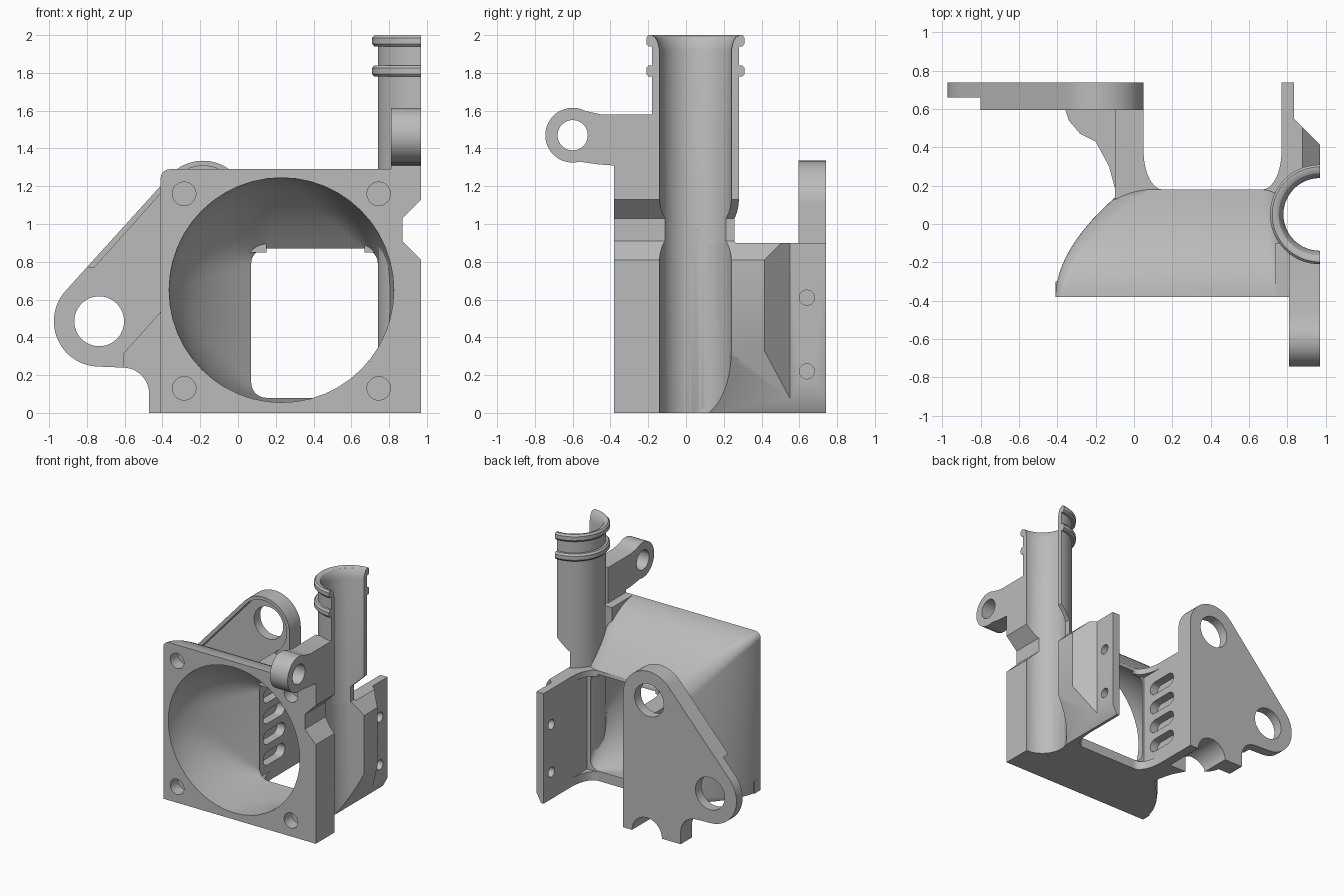
import bpy, bmesh, math
from math import sin, cos, pi, radians

if "Cube" in bpy.data.objects:
    bpy.data.objects.remove(bpy.data.objects["Cube"])

grey = bpy.data.materials.new("plain grey")
grey.use_nodes = True
grey.diffuse_color = (0.5, 0.5, 0.5, 1)
grey.node_tree.nodes["Principled BSDF"].inputs["Base Color"].default_value = (0.5, 0.5, 0.5, 1)


def from_rings(name, rings, close=False):
    """Solid skinned through rings of equal point count, capped at both ends."""
    bm = bmesh.new()
    loops = [[bm.verts.new(p) for p in r] for r in rings]
    n = len(loops[0])
    for a, b in zip(loops, loops[1:]):
        for i in range(n):
            j = (i + 1) % n
            bm.faces.new((a[i], a[j], b[j], b[i]))
    bm.faces.new(loops[0][::-1])
    bm.faces.new(loops[-1])
    bmesh.ops.recalc_face_normals(bm, faces=bm.faces)
    me = bpy.data.meshes.new(name)
    bm.to_mesh(me)
    bm.free()
    me.materials.append(grey)
    ob = bpy.data.objects.new(name, me)
    bpy.context.collection.objects.link(ob)
    return ob


def prism(name, pts, axis, a, b):
    """Extrude a 2D outline along x (y,z), y (x,z) or z (x,y)."""
    put = {"x": lambda p, d: (d, p[0], p[1]), "y": lambda p, d: (p[0], d, p[1]),
           "z": lambda p, d: (p[0], p[1], d)}[axis]
    return from_rings(name, [[put(p, d) for p in pts] for d in (a, b)])


def arc(cx, cy, r, a0, a1, n=24):
    return [(cx + r * cos(radians(a0 + (a1 - a0) * i / n)),
             cy + r * sin(radians(a0 + (a1 - a0) * i / n))) for i in range(n + 1)]


def rod(cx, cy, r, axis, a, b):
    return prism("cutter", arc(cx, cy, r, 0, 360, 48)[:-1], axis, a, b)


def cut(ob, *cutters):
    """Subtract every cutter from the object and bake the result."""
    for c in cutters:
        m = ob.modifiers.new("cut", "BOOLEAN")
        m.operation, m.solver, m.object = "DIFFERENCE", "EXACT", c
    bpy.context.view_layer.update()
    ev = ob.evaluated_get(bpy.context.evaluated_depsgraph_get())
    me = bpy.data.meshes.new_from_object(ev)
    ob.modifiers.clear()
    ob.data = me


def rect_ring(l, r, b, t, rad, n=8):
    """Rounded rectangle in x, z."""
    out = []
    for cx, cz, a in ((r - rad, t - rad, 0), (l + rad, t - rad, 90),
                      (l + rad, b + rad, 180), (r - rad, b + rad, 270)):
        out += arc(cx, cz, rad, a, a + 90, n)
    return out


# Shared cutters
steps = [i / 14 for i in range(15)]
depth = lambda t: -0.38 + 0.56 * t
ease = lambda t: t ** 1.9


def cavity_ring(f, y):
    circle = rect_ring(0.23 - 0.595, 0.23 + 0.595, 0.055, 1.245, 0.5949, 12)
    outlet = rect_ring(0.07, 0.74, 0.08, 0.87, 0.08, 12)
    return [(c[0] + f * (o[0] - c[0]), y, c[1] + f * (o[1] - c[1])) for c, o in zip(circle, outlet)]


cavity = from_rings("cutter", [cavity_ring(0, -0.45)] + [cavity_ring(ease(t), depth(t)) for t in steps]
                    + [cavity_ring(1, 0.3)])
groove = rod(0.97, 0.05, 0.19, "z", -0.1, 2.1)
notch = prism("cutter", [(1.0, 1.16), (0.87, 1.03), (0.87, 0.91), (1.0, 0.78)], "y", -0.6, 0.9)
underside = prism("cutter", [(1.05, 0.48), (0.97, 0.33), (0.74, -0.1), (1.05, -0.1)], "y", 0.05, 0.9)
screws = [rod(x, z, 0.062, "y", -0.5, -0.28) for x in (-0.285, 0.745) for z in (0.13, 1.16)]
helpers = [cavity, groove, notch, underside] + screws

# Duct body: square inlet sweeping down to the outlet
body = from_rings("duct_body", [
    [(x, depth(t), z) for x, z in rect_ring(-0.41 + 0.36 * ease(t), 0.79, -0.06, 1.29 - 0.39 * ease(t),
                                            0.05 + 0.08 * t)] for t in steps])
floor_trim = prism("cutter", [(-1, -0.5), (1, -0.5), (1, 0), (-1, 0)], "y", -1, 1)
helpers.append(floor_trim)
cut(body, floor_trim, cavity, groove, *screws)

# Lower left corner of the inlet flange is square
corner = prism("flange_corner", [(-0.41, 0), (-0.3, 0), (-0.3, 0.05), (-0.41, 0.1)], "y", -0.38, -0.3)
cut(corner, *screws)

# Solid cheek between the inlet flange and the pipe channel
cheek = prism("front_cheek", [(0.74, -0.38), (0.97, -0.38), (0.97, -0.1), (0.74, -0.1)], "z", 0, 1.29)
cut(cheek, cavity, groove, notch, *screws)

# Rear cheek with its thin mounting flange
rear = prism("rear_flange", [(0.77, 0.06), (0.97, 0.06), (0.97, 0.415), (0.835, 0.55), (0.835, 0.74),
                             (0.77, 0.74)], "z", 0, 0.9)
holes = [rod(0.64, z, 0.04, "x", 0.7, 0.9) for z in (0.22, 0.61)]
helpers += holes
cut(rear, groove, notch, underside, *holes)

# Half pipe with two collars and a flared mouth
collar = lambda z: [(0.23, z), (0.248, z), (0.26, z + 0.014), (0.26, z + 0.046), (0.248, z + 0.06)]
profile = ([(0.19, 0), (0.23, 0)] + collar(1.78) + [(0.23, 1.84)] + collar(1.94)
           + [(0.235, 2.0), (0.215, 1.99), (0.2, 1.965), (0.19, 1.92)])
pipe = from_rings("half_pipe", [
    [(0.97 + r * cos(pi / 2 + pi * i / 32), 0.05 + r * sin(pi / 2 + pi * i / 32), z) for r, z in profile]
    for i in range(33)])
cut(pipe, notch, underside)

# Hinge arm beside the pipe
arm = prism("hinge_arm", arc(-0.6, 1.47, 0.145, 62, 285) + [
    (-0.46, 1.315), (-0.38, 1.31), (-0.38, 1.25), (-0.15, 1.25), (-0.15, 1.58), (-0.45, 1.58)], "x", 0.81, 0.97)
arm_hole = rod(-0.6, 1.47, 0.08, "x", 0.7, 1.1)
helpers.append(arm_hole)
cut(arm, arm_hole)

# Outlet side wall with four rounded pockets
wall = prism("outlet_wall", [(-0.1, 0.12), (0.05, 0.12), (0.05, 0.7), (-0.1, 0.7)], "z", 0, 0.9)
pockets = [prism("cutter", arc(0.31, z, 0.055, 90, 270, 12) + arc(0.48, z, 0.055, -90, 90, 12), "x", -0.02, 0.2)
           for z in (0.19, 0.36, 0.53, 0.70)]
helpers += pockets
cut(wall, cavity, *pockets)

# Curved corner webs at the roof and floor of the outlet
for label, z0, z1 in (("roof", 0.85, 0.9), ("floor", 0.0, 0.07)):
    web_l = arc(0.15, 0.38, 0.2, 180, 270, 10)
    web_l = [(0.05 + (x + 0.05) * 0.5, y) for x, y in web_l]
    prism(label + "_web_left", web_l + [(0.15, 0.16), (0.03, 0.16)], "z", z0, z1)
    web_r = [(0.82 - x, y) for x, y in web_l]
    web = prism(label + "_web_right", web_r + [(0.67, 0.16), (0.79, 0.16)], "z", z0, z1)
    cut(web, groove, underside)

# Mounting plate with two eyes, a thinned band and a foot
plate = prism("mount_plate", arc(-0.185, 1.1, 0.235, 0, 137) + arc(-0.735, 0.485, 0.24, 137, 270)
              + arc(-0.61, 0.10, 0.14, 90, 0, 12) + [(-0.47, 0)] + arc(-0.165, 0, 0.135, 180, 0)
              + [(0.05, 0)], "y", 0.595, 0.74)
band = prism("cutter", [(-1.1, 0.2), (-0.61, 0.2), (-0.61, 0.31)] + arc(-0.185, 1.1, 0.208, -43, 137)
             + [(-0.76, 0.77), (-1.1, 0.77)], "y", 0.5, 0.66)
eyes = [rod(x, z, 0.132, "y", 0.4, 0.9) for x, z in ((-0.735, 0.485), (-0.185, 1.1))]
helpers += [band] + eyes
cut(plate, band, *eyes)

# Foot gusset joining the plate to the wall, relieved underneath
gusset = prism("foot_gusset", [(-0.09, 0.15), (-0.13, 0.3), (-0.2, 0.43), (-0.28, 0.47), (-0.34, 0.54),
                               (-0.36, 0.6), (-0.09, 0.6)], "z", 0, 0.3)
relief = rod(-0.165, 0, 0.135, "y", 0.4, 0.9)
helpers.append(relief)
cut(gusset, relief)
cut(wall, relief)

for h in helpers:
    bpy.data.objects.remove(h)

# Smooth the curved surfaces, keep the edges sharp
for ob in bpy.context.collection.objects:
    if ob.type == "MESH":
        ob.select_set(True)
        bpy.context.view_layer.objects.active = ob
bpy.ops.object.shade_smooth_by_angle(angle=radians(32))
